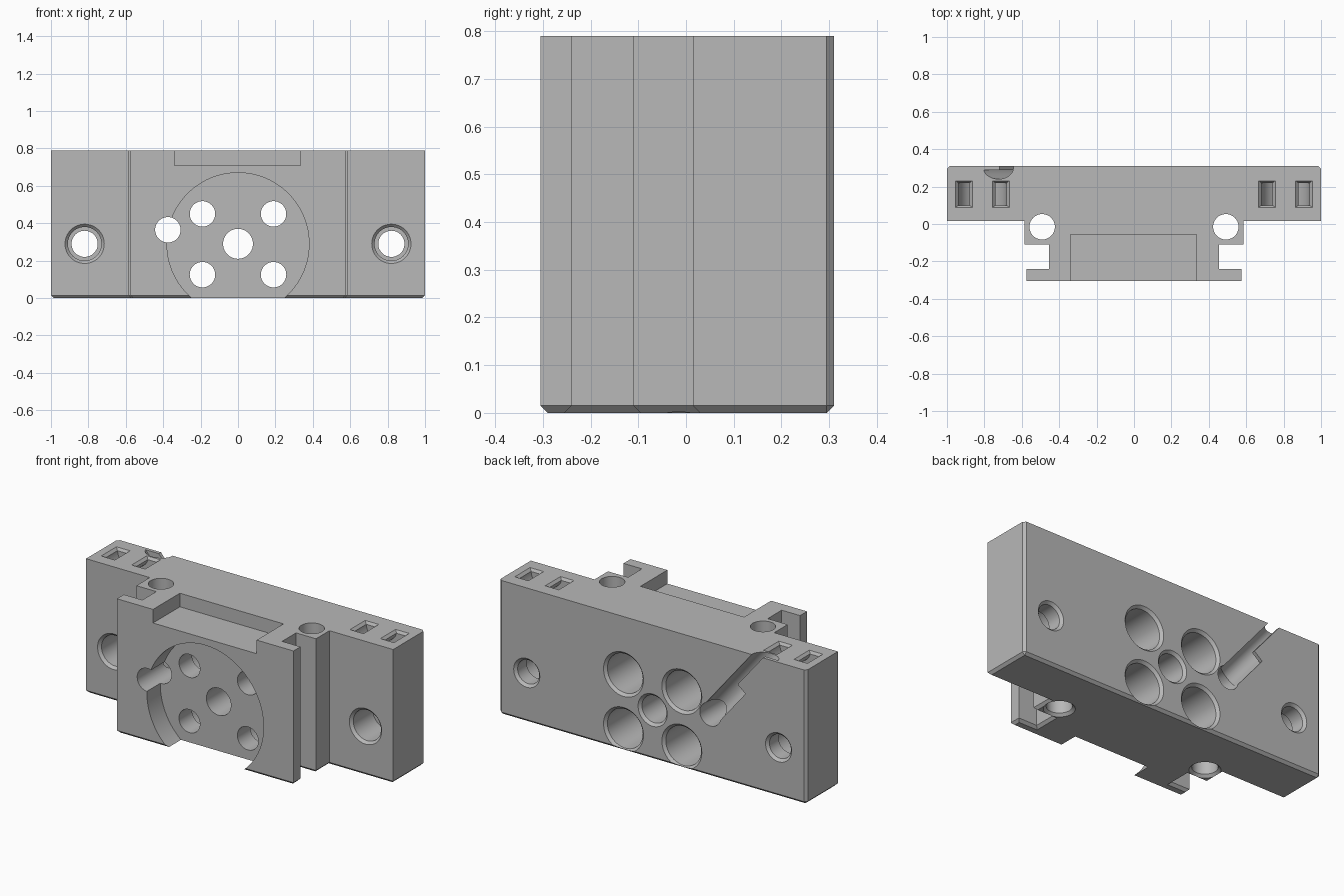
import bpy, bmesh, math
from mathutils import Vector

if "Cube" in bpy.data.objects:
    bpy.data.objects.remove(bpy.data.objects["Cube"])

HEIGHT, BACK, FRONT = 0.79, 0.31, -0.305
CHAMFER = 0.015

grey = bpy.data.materials.new("plain grey")
grey.use_nodes = True
grey.diffuse_color = (0.48, 0.48, 0.48, 1)
grey.node_tree.nodes["Principled BSDF"].inputs["Base Color"].default_value = grey.diffuse_color


def add_object(name, bm):
    bmesh.ops.recalc_face_normals(bm, faces=bm.faces)
    mesh = bpy.data.meshes.new(name)
    bm.to_mesh(mesh)
    bm.free()
    mesh.materials.append(grey)
    obj = bpy.data.objects.new(name, mesh)
    bpy.context.collection.objects.link(obj)
    return obj


def prism(points, shift):
    """Extrude a closed outline of 3D points along a vector."""
    bm = bmesh.new()
    face = bm.faces.new([bm.verts.new(p) for p in points])
    new = bmesh.ops.extrude_face_region(bm, geom=[face])["geom"]
    moved = [v for v in new if isinstance(v, bmesh.types.BMVert)]
    bmesh.ops.translate(bm, vec=shift, verts=moved)
    return bm


def box(name, x, y, z):
    outline = [(x[0], y[0], z[0]), (x[1], y[0], z[0]), (x[1], y[1], z[0]), (x[0], y[1], z[0])]
    return add_object(name, prism(outline, (0, 0, z[1] - z[0])))


def turned(name, start, axis, profile, segments=64):
    """Round solid from (distance along axis, radius) pairs."""
    bm = bmesh.new()
    turn = Vector(axis).to_track_quat("Z", "Y")
    rings = []
    for d, r in profile:
        ring = []
        for i in range(segments):
            a = math.tau * i / segments
            ring.append(bm.verts.new(Vector(start) + turn @ Vector((r * math.cos(a), r * math.sin(a), d))))
        rings.append(ring)
    for low, high in zip(rings, rings[1:]):
        for i in range(segments):
            j = (i + 1) % segments
            bm.faces.new((low[i], low[j], high[j], high[i]))
    bm.faces.new(rings[0])
    bm.faces.new(rings[-1])
    return add_object(name, bm)


def cut(target, cutter):
    mod = target.modifiers.new("cut", "BOOLEAN")
    mod.operation, mod.solver, mod.object = "DIFFERENCE", "EXACT", cutter
    bpy.context.view_layer.objects.active = target
    bpy.ops.object.modifier_apply(modifier=mod.name)
    bpy.data.objects.remove(cutter)


# Body: stepped plate with a grooved rail on the front, chamfered below and at the back corners
half = [(0.575, FRONT), (0.575, -0.24), (0.455, -0.24), (0.455, -0.11),
        (0.585, -0.11), (0.585, 0.015), (1, 0.015), (1, BACK)]
outline = [(x, y, 0) for x, y in half] + [(-x, y, 0) for x, y in reversed(half)]
bm = prism(outline, (0, 0, HEIGHT))
edges = [e for e in bm.edges
         if all(v.co.z < 0.001 for v in e.verts)
         or (all(v.co.y > BACK - 0.001 for v in e.verts)
             and abs(e.verts[0].co.x - e.verts[1].co.x) < 0.001)]
bmesh.ops.bevel(bm, geom=edges, offset=CHAMFER, segments=1, profile=0.5, affect="EDGES")
body = add_object("mounting_block", bm)

# Front pockets: round dish and shallow top slot
cut(body, turned("dish", (0, -0.5, 0.29), (0, 1, 0), [(0, 0.38), (0.32, 0.38)], 96))
cut(body, box("top_slot", (-0.34, 0.335), (-0.5, -0.055), (0.71, 1)))

# Centre hole, flared at the back
INWARD = (0, -1, 0)
cut(body, turned("centre_hole", (0, BACK, 0.29), INWARD,
                 [(-0.01, 0.105), (CHAMFER, 0.08), (0.8, 0.08)]))

# Four bolt holes with wide bores at the back
for x in (-0.19, 0.19):
    for z in (0.125, 0.45):
        cut(body, turned("bolt_hole", (x, BACK, z), INWARD,
                         [(-0.01, 0.14), (CHAMFER, 0.115), (0.37, 0.115), (0.37, 0.068), (0.8, 0.068)]))

for side in (-1, 1):
    # Side screw holes, bored from the front
    cut(body, turned("side_hole", (side * 0.82, BACK, 0.29), INWARD,
                     [(-0.01, 0.095), (CHAMFER, 0.07), (0.1, 0.07), (0.1, 0.09),
                      (0.28, 0.09), (0.305, 0.115)]))
    # Vertical rod holes, flared underneath
    cut(body, turned("rod_hole", (side * 0.491, -0.015, 0), (0, 0, 1),
                     [(-0.01, 0.093), (CHAMFER, 0.068), (1, 0.068)]))
    # Curved strap channel with two flared rectangular mouths
    cx, n = side * 0.81, 24
    arc = []
    for r, order in ((0.13, range(n + 1)), (0.07, range(n, -1, -1))):
        arc += [(cx + r * math.cos(math.pi * (1 + i / n)), 0.1,
                 HEIGHT + r * math.sin(math.pi * (1 + i / n))) for i in order]
    for p, dx in ((n, 0.13), (n + 1, 0.07)):
        arc[p] = (cx + dx, 0.1, HEIGHT + 0.002)
    for p, dx in ((0, -0.13), (-1, -0.07)):
        arc[p] = (cx + dx, 0.1, HEIGHT + 0.002)
    cut(body, add_object("strap_channel", prism(arc, (0, 0.12, 0))))
    for mx in (cx - 0.099, cx + 0.099):
        mouth = bmesh.new()
        bmesh.ops.create_cube(mouth, size=1)
        for v in mouth.verts:
            top = v.co.z > 0
            v.co = (mx + math.copysign(0.048 if top else 0.03, v.co.x),
                    0.16 + math.copysign(0.074 if top else 0.06, v.co.y),
                    HEIGHT + (0.004 if top else -CHAMFER))
        cut(body, add_object("mouth", mouth))

# Cable hole and slanting groove on the back, partly covered by a retaining lip
cut(body, turned("cable_hole", (-0.375, 0.5, 0.365), INWARD, [(0, 0.068), (1, 0.068)]))
start, end = Vector((-0.375, 0.302, 0.365)), Vector((-0.725, 0.302, HEIGHT))
run = end - start
groove = turned("groove", start, run, [(0, 0.062), (run.length + 0.2, 0.062)])
along = run.normalized()
across = Vector((-along.z, 0, along.x))
middle = start + run * 0.52
lip = [middle + across * a + along * d + Vector((0, -0.012, 0))
       for a, d in ((-0.005, 0), (0.1, 0), (0.1, 0.6), (-0.005, 0.6))]
cut(groove, add_object("lip", prism(lip, (0, 0.2, 0))))
cut(body, groove)

# Shading
bpy.ops.object.select_all(action="DESELECT")
body.select_set(True)
bpy.context.view_layer.objects.active = body
bpy.ops.object.shade_smooth_by_angle(angle=math.radians(30))
